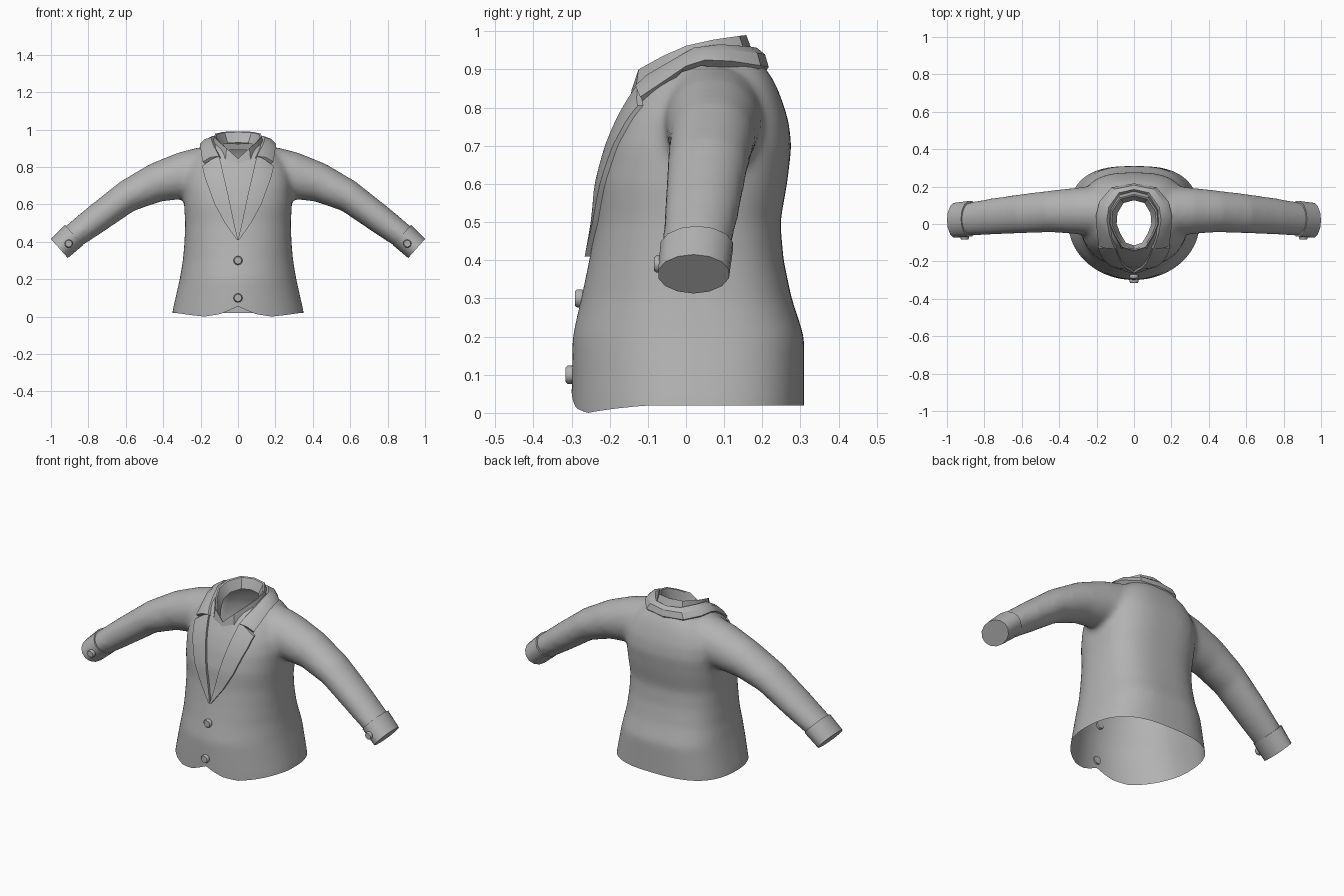
import bpy, bmesh, math
from mathutils import Vector
from mathutils.bvhtree import BVHTree

if "Cube" in bpy.data.objects:
    bpy.data.objects.remove(bpy.data.objects["Cube"])

grey = bpy.data.materials.new("jacket_grey")
grey.diffuse_color = (0.45, 0.45, 0.45, 1)
grey.use_nodes = True
grey.node_tree.nodes["Principled BSDF"].inputs["Base Color"].default_value = grey.diffuse_color


def interp(table, t):
    """Piecewise linear lookup in rows (key, value, value...)."""
    if t <= table[0][0]:
        return table[0][1:]
    for a, b in zip(table, table[1:]):
        if t <= b[0]:
            f = (t - a[0]) / (b[0] - a[0])
            return tuple(p + (q - p) * f for p, q in zip(a[1:], b[1:]))
    return table[-1][1:]


def loft(bm, rings, closed=True, caps=True):
    rows = [[bm.verts.new(p) for p in r] for r in rings]
    n = len(rows[0])
    for a, b in zip(rows, rows[1:]):
        for i in range(n if closed else n - 1):
            j = (i + 1) % n
            bm.faces.new((a[i], a[j], b[j], b[i]))
    if caps:
        bm.faces.new(rows[0][::-1])
        bm.faces.new(rows[-1])


def finish(name, bm, angle=35):
    bmesh.ops.recalc_face_normals(bm, faces=bm.faces)
    me = bpy.data.meshes.new(name)
    bm.to_mesh(me)
    bm.free()
    ob = bpy.data.objects.new(name, me)
    bpy.context.collection.objects.link(ob)
    me.materials.append(grey)
    activate(ob)
    bpy.ops.object.shade_smooth_by_angle(angle=math.radians(angle))
    return ob


def activate(ob):
    bpy.ops.object.select_all(action='DESELECT')
    ob.select_set(True)
    bpy.context.view_layer.objects.active = ob


def power(v, e):
    return math.copysign(abs(v) ** e, v)


# Body rings: height, half width, front y, back y, front roundness
BODY = [(-.06, .365, -.30, .31, 2), (.04, .348, -.30, .31, 2), (.2, .312, -.298, .31, 2),
        (.3, .295, -.275, .277, 2), (.4, .286, -.254, .256, 2.1), (.5, .283, -.236, .247, 2.2),
        (.6, .288, -.228, .265, 2.4), (.7, .29, -.202, .277, 2.6), (.77, .28, -.174, .268, 2.6),
        (.83, .25, -.142, .248, 2.6), (.87, .215, -.118, .231, 2.6), (.905, .17, -.09, .207, 2.5),
        (.935, .12, -.07, .185, 2.3)]
# Sleeve sections: upper point (x, z), lower point (x, z), centre y, half depth
SLEEVE = [((.05, .90), (.05, .60), .07, .13), ((.2, .908), (.2, .62), .07, .135),
          ((.32, .878), (.29, .628), .07, .125), ((.47, .817), (.41, .615), .068, .112),
          ((.63, .722), (.555, .565), .056, .106), ((.80, .587), (.72, .453), .04, .098),
          ((.945, .465), (.855, .365), .024, .088)]
CUFF = [((.925, .49), (.828, .382), .028, .097), ((1, .415), (.91, .313), .02, .095)]
# Top edge of the inner collar, back to front
NECK = [(0, .155, .99), (.075, .137, .988), (.12, .07, .978), (.125, 0, .962),
        (.10, -.06, .935), (.06, -.122, .90), (0, -.14, .845)]


def body_ring(z, w, front, back, nf, n=48):
    yc, ring = (front + back) / 2, []
    for i in range(n):
        a = 2 * math.pi * i / n
        e = 2 / (nf if math.sin(a) < 0 else 2.8)
        ring.append((w * power(math.cos(a), e),
                     yc + (back - yc) * power(math.sin(a), e), z))
    return ring


def sleeve_ring(section, side, n):
    (tx, tz), (bx, bz), yc, yh = section
    ring = []
    for i in range(n):
        a = 2 * math.pi * i / n
        c = math.cos(a) / 2
        ring.append((side * ((tx + bx) / 2 + c * (tx - bx)), yc + yh * math.sin(a),
                     (tz + bz) / 2 + c * (tz - bz)))
    return ring


# Body and sleeves blended into one skin
bm = bmesh.new()
loft(bm, [body_ring(*r) for r in BODY])
for side in (1, -1):
    loft(bm, [sleeve_ring(s, side, 24) for s in SLEEVE])
body = finish("jacket_body", bm)
remesh = body.modifiers.new("blend", 'REMESH')
remesh.mode = 'VOXEL'
remesh.voxel_size = 0.015
smooth = body.modifiers.new("soften", 'SMOOTH')
smooth.factor = 0.5
smooth.iterations = 10
for m in ("blend", "soften"):
    bpy.ops.object.modifier_apply(modifier=m)

# Open the hem and the neck, then shape the hem
bm = bmesh.new()
bm.from_mesh(body.data)
bmesh.ops.bisect_plane(bm, geom=bm.verts[:] + bm.edges[:] + bm.faces[:],
                       plane_co=(0, 0, .02), plane_no=(0, 0, 1), clear_inner=True)
neck_width = [(y, x) for x, y, z in reversed(NECK)]
hole = []
for f in bm.faces:
    c = f.calc_center_median()
    if c.z > .75 and -.135 < c.y < .15 and abs(c.x) < interp(neck_width, c.y)[0]:
        hole.append(f)
bmesh.ops.delete(bm, geom=hole, context='FACES')
HEM = [(0, .035), (.05, .012), (.1, -.008), (.18, -.02), (.25, -.012), (.34, 0)]
for v in bm.verts:
    if v.co.z < .14 and v.co.y < 0:
        fade = min(1, -v.co.y / .15) * (1 - (v.co.z - .02) / .12)
        v.co.z += interp(HEM, abs(v.co.x))[0] * fade
for f in bm.faces:
    f.smooth = True
    f.material_index = 0
bm.to_mesh(body.data)
body.data.materials.clear()
body.data.materials.append(grey)
activate(body)
bpy.ops.object.shade_smooth_by_angle(angle=math.radians(40))
skin = BVHTree.FromBMesh(bm)
bm.free()


def front_y(x, z, default):
    hit = skin.ray_cast(Vector((x, -2, z)), Vector((0, 1, 0)))[0]
    return hit.y if hit and hit.y < .1 else default


def mirrored(half):
    return [(-p[0],) + tuple(p[1:]) for p in half[:0:-1]] + list(half)


# Inner collar: inside wall, top edge, outside fold
path = mirrored(NECK)[:-1]
bm = bmesh.new()
loft(bm, [[(x * .74, y * .82, z - .06) for x, y, z in path],
          [(x * .95, y * .97, z - .004) for x, y, z in path],
          [(x * 1.02, y * 1.02, z) for x, y, z in path],
          [(x * 1.12, y * 1.13 + .005, z - .06) for x, y, z in path]], caps=False)
finish("inner_collar", bm, 30)

# Outer collar: fold edge and falling edge, back to front
FOLD = [(0, .185, .957), (.08, .167, .96), (.135, .09, .966), (.145, .02, .957),
        (.132, -.05, .917), (.115, -.095, .885), (.102, -.12, .858)]
FALL = [(0, .217, .906), (.12, .196, .91), (.185, .12, .922), (.202, .05, .925),
        (.202, 0, .909), (.196, -.06, .868), (.188, -.12, .828)]


def lift(p):
    x, y, z = p
    return (x, min(y, front_y(x, z, y) - .018), z) if y < -.03 else p


bm = bmesh.new()
rings = []
for a, b in zip(mirrored(FOLD), mirrored(FALL)):
    a, b = Vector(lift(a)), Vector(lift(b))
    mid = (a + b) / 2
    mid = Vector((mid.x * 1.03, mid.y * 1.03, mid.z + .008))
    inward = Vector((-b.x * .08, .012 if b.y < -.03 else -.012, -.016))
    rings.append([a, mid, b, b + inward, mid + inward, a + inward])
loft(bm, rings)
finish("outer_collar", bm, 30)

# Lapels: outer and inner edges (x, z) from the notch down to the closing point
EDGE = [(.15, .835), (.192, .805), (.176, .74), (.125, .6), (.07, .5), (.006, .41)]
ROLL = [(.102, .862), (.097, .845), (.08, .77), (.05, .64), (.025, .52), (0, .41)]
for side, name in ((1, "left_lapel"), (-1, "right_lapel")):
    bm = bmesh.new()
    rings = []
    steps = 4
    for k in range((len(EDGE) - 1) * steps + 1):
        i, f = min(k // steps, len(EDGE) - 2), 0
        f = k / steps - i
        o = Vector(EDGE[i]).lerp(Vector(EDGE[i + 1]), f)
        r = Vector(ROLL[i]).lerp(Vector(ROLL[i + 1]), f)
        row = []
        for c in range(6):
            p = r.lerp(o, c / 5)
            row.append(Vector((side * p.x, front_y(side * p.x, p.y, -.12) - .014, p.y)))
        rings.append(row + [p + Vector((0, .022, 0)) for p in reversed(row)])
    loft(bm, rings)
    finish(name, bm, 35)

# Cuffs
for side, name in ((1, "left_cuff"), (-1, "right_cuff")):
    bm = bmesh.new()
    loft(bm, [sleeve_ring(s, side, 14) for s in CUFF])
    finish(name, bm, 35)


# Buttons facing forward
def button(name, x, y, z, radius):
    bm = bmesh.new()
    rings = []
    for scale, dy in ((.9, .012), (1, .004), (1, -.006), (.8, -.012)):
        rings.append([(x + radius * scale * math.cos(i * math.pi / 6), y + dy,
                       z + radius * scale * math.sin(i * math.pi / 6)) for i in range(12)])
    loft(bm, rings)
    finish(name, bm, 40)


for name, z in (("upper_button", .30), ("lower_button", .10)):
    button(name, 0, front_y(0, z, -.28) - .005, z, .024)
for side, name in ((1, "left_cuff_button"), (-1, "right_cuff_button")):
    button(name, side * .905, -.072, .39, .022)
